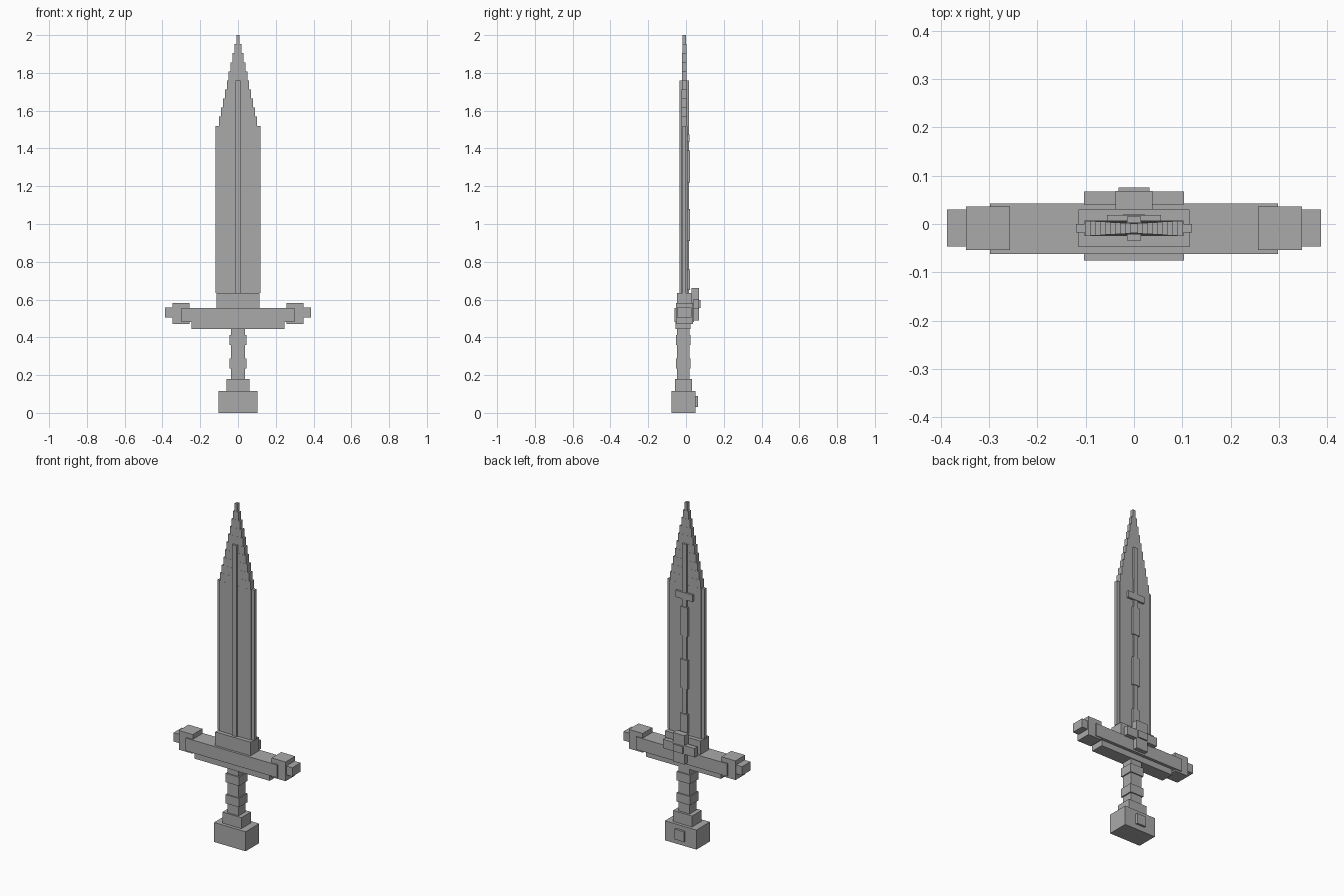
import bpy
import bmesh

cube = bpy.data.objects.get("Cube")
if cube:
    bpy.data.objects.remove(cube, do_unlink=True)

grey = bpy.data.materials.new("plain grey")
grey.use_nodes = True
colour = (0.4, 0.4, 0.4, 1)
grey.diffuse_color = colour
grey.node_tree.nodes["Principled BSDF"].inputs["Base Color"].default_value = colour

AXIS = -0.009  # depth centre of the blade


def part(name, boxes):
    """One object made of boxes given as (x0, x1, y0, y1, z0, z1)."""
    bm = bmesh.new()
    for x0, x1, y0, y1, z0, z1 in boxes:
        for v in bmesh.ops.create_cube(bm, size=1)["verts"]:
            v.co.x = x1 if v.co.x > 0 else x0
            v.co.y = y1 if v.co.y > 0 else y0
            v.co.z = z1 if v.co.z > 0 else z0
    mesh = bpy.data.meshes.new(name)
    bm.to_mesh(mesh)
    bm.free()
    mesh.materials.append(grey)
    obj = bpy.data.objects.new(name, mesh)
    bpy.context.collection.objects.link(obj)
    return obj


def block(name, half, y0, y1, z0, z1):
    """Single box centred on x = 0."""
    return part(name, [(-half, half, y0, y1, z0, z1)])


def pair(name, x0, x1, y0, y1, z0, z1):
    """Box mirrored to both sides."""
    for side, s in (("left", 1), ("right", -1)):
        a, b = sorted((s * x0, s * x1))
        part(side + "_" + name, [(a, b, y0, y1, z0, z1)])


# Pommel
block("pommel", 0.103, -0.076, 0.05, 0, 0.115)
block("pommel_stud", 0.03, 0.05, 0.063, 0.03, 0.09)
block("pommel_neck", 0.062, -0.057, 0.032, 0.115, 0.18)

# Grip with two raised rings
block("grip", 0.037, -0.047, 0.019, 0.18, 0.445)
for name, z in (("lower_grip_ring", 0.235), ("upper_grip_ring", 0.36)):
    block(name, 0.044, -0.054, 0.025, z, z + 0.052)

# Crossguard
block("guard_underside", 0.245, -0.055, 0.024, 0.445, 0.48)
block("guard", 0.298, -0.062, 0.042, 0.48, 0.555)
pair("guard_end", 0.257, 0.348, -0.054, 0.036, 0.47, 0.583)
pair("guard_knob", 0.348, 0.387, -0.047, 0.03, 0.505, 0.557)
block("blade_collar", 0.115, -0.048, 0.03, 0.555, 0.635)

# Cross ornament behind the guard
block("ornament_upright", 0.038, 0.03, 0.068, 0.49, 0.66)
pair("ornament_arm", 0.038, 0.103, 0.04, 0.067, 0.55, 0.602)
block("ornament_stud", 0.032, 0.068, 0.076, 0.555, 0.597)

# Blade body, thin cutting edges and central ridge
block("blade", 0.102, AXIS - 0.016, AXIS + 0.016, 0.635, 1.52)
pair("blade_edge", 0.102, 0.12, AXIS - 0.009, AXIS + 0.009, 0.635, 1.52)
block("blade_ridge", 0.014, -0.034, 0.016, 0.635, 1.76)

# Stepped point, each step narrower and a little thinner
STEPS = 10
rise = 0.48 / STEPS
steps = []
for i in range(STEPS):
    half = 0.1 - 0.0102 * i
    depth = 0.0155 - 0.0006 * i
    z = 1.52 + rise * i
    steps.append((-half, half, AXIS - depth, AXIS + depth, z, z + rise))
part("blade_point", steps)

# Raised decoration on the back of the blade
block("blade_back_bar", 0.056, 0.007, 0.019, 1.435, 1.475)
for i, (z0, z1) in enumerate(((0.65, 0.76), (0.91, 1.08), (1.22, 1.39))):
    block("blade_back_plate_%d" % (i + 1), 0.023, 0.007, 0.02, z0, z1)
